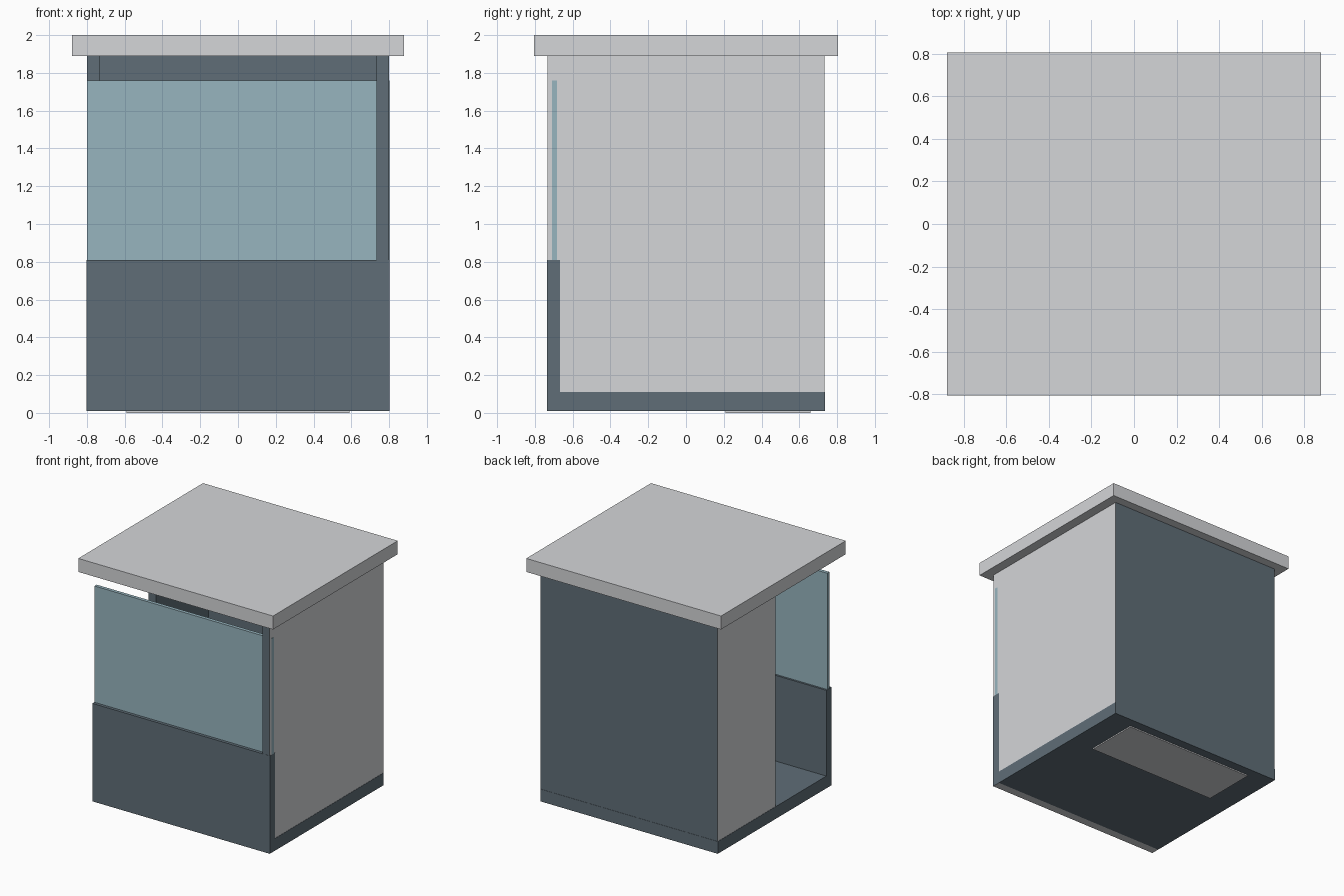
import bpy
import bmesh
from mathutils import Vector

cube = bpy.data.objects.get("Cube")
if cube:
    bpy.data.objects.remove(cube, do_unlink=True)


def make_material(name, rgb):
    mat = bpy.data.materials.new(name)
    mat.use_nodes = True
    color = (*rgb, 1.0)
    mat.diffuse_color = color
    mat.node_tree.nodes["Principled BSDF"].inputs["Base Color"].default_value = color
    return mat


light = make_material("light grey", (0.66, 0.67, 0.69))
slate = make_material("slate blue", (0.115, 0.155, 0.185))
glass = make_material("pale blue glass", (0.31, 0.46, 0.52))


def box(name, x, y, z, mat, accent=None, accent_dir=None):
    """Box from (min, max) ranges; the face looking along accent_dir takes the accent."""
    bm = bmesh.new()
    bmesh.ops.create_cube(bm, size=1)
    for v in bm.verts:
        v.co = Vector([(lo + hi) / 2 + c * (hi - lo) for c, (lo, hi) in zip(v.co, (x, y, z))])
    bm.normal_update()
    if accent:
        for f in bm.faces:
            f.material_index = int(f.normal.dot(Vector(accent_dir)) > 0.9)
    mesh = bpy.data.meshes.new(name)
    bm.to_mesh(mesh)
    bm.free()
    mesh.materials.append(mat)
    if accent:
        mesh.materials.append(accent)
    obj = bpy.data.objects.new(name, mesh)
    bpy.context.collection.objects.link(obj)
    return obj


W = 0.80            # half width of the booth
D = 0.733           # half depth
T = 0.067           # wall thickness
BASE, EAVES = 0.01, 1.89
LAP = 0.002         # small overlap that keeps surfaces apart

# Floor slab and roof slab
box("floor", (-W - LAP, W + LAP), (-D + T, D + LAP), (BASE, 0.11), slate)
box("roof", (-0.88, 0.88), (-0.805, 0.805), (EAVES, 2.0), light)

# Side walls: pale outside; the right one stops halfway to leave the doorway
box("left_wall", (W - T, W), (-D, D), (BASE + LAP, EAVES), slate, light, (1, 0, 0))
box("right_wall", (-W, -W + T), (-0.01, D), (BASE + LAP, EAVES), slate, light, (-1, 0, 0))

# Back wall between the sides
box("back_wall", (-W + T, W - T), (D - T, D), (BASE + LAP, EAVES), slate)

# Low front wall with the window pane standing on it
box("front_wall", (-W - LAP, W + LAP), (-D - LAP, -D + T), (BASE, 0.81), slate, light, (0, 0, -1))
box("window_pane", (-W, W + LAP), (-0.71, -0.682), (0.81, 1.76), glass)

# Bench against the back wall, its foot reaching just below the floor
box("bench", (-0.59, 0.59), (0.21, 0.66), (0.0, 0.45), light)
